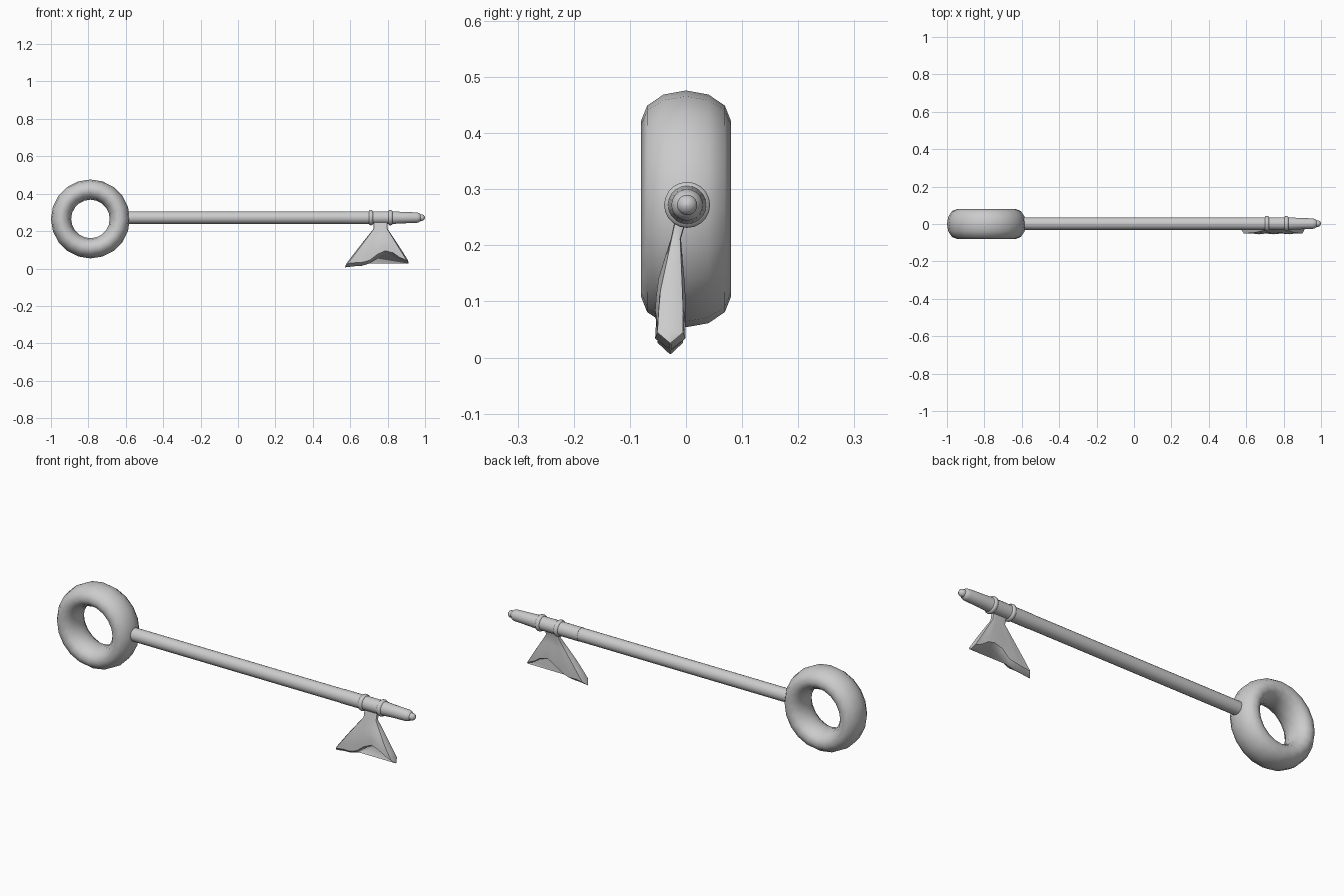
import bpy, bmesh, math

if "Cube" in bpy.data.objects:
    bpy.data.objects.remove(bpy.data.objects["Cube"])


def make(name, verts, faces, angle=40):
    mesh = bpy.data.meshes.new(name)
    mesh.from_pydata(verts, [], faces)
    bm = bmesh.new()
    bm.from_mesh(mesh)
    bmesh.ops.recalc_face_normals(bm, faces=bm.faces)
    bm.to_mesh(mesh)
    bm.free()
    ob = bpy.data.objects.new(name, mesh)
    bpy.context.collection.objects.link(ob)
    bpy.ops.object.select_all(action='DESELECT')
    bpy.context.view_layer.objects.active = ob
    ob.select_set(True)
    bpy.ops.object.shade_smooth_by_angle(angle=math.radians(angle))
    return ob


def loft(name, loops, closed=False, angle=40):
    """Skin a list of equal-length vertex loops."""
    n, m = len(loops[0]), len(loops)
    faces = []
    for i in range(m if closed else m - 1):
        a, b = i * n, (i + 1) % m * n
        faces += [(a + j, a + (j + 1) % n, b + (j + 1) % n, b + j) for j in range(n)]
    if not closed:
        faces += [tuple(range(n)), tuple(range((m - 1) * n, m * n))]
    return make(name, [v for l in loops for v in l], faces, angle)


def turned(name, profile, y, z, sides=20):
    """Lathe an (x, radius) profile around the long axis."""
    return loft(name, [[(x, y + r * math.cos(k * math.tau / sides),
                         z + r * math.sin(k * math.tau / sides)) for k in range(sides)]
                       for x, r in profile])


AXIS_Y, AXIS_Z = 0.002, 0.272

# ring handle with an oval section
loops = []
for i in range(20):
    a = i * math.tau / 20
    loop = []
    for k in range(12):
        b = k * math.tau / 12
        r = 0.157 + 0.054 * math.cos(b)
        loop.append((-0.789 + r * math.cos(a), 0.08 * math.sin(b), 0.265 + r * math.sin(a)))
    loops.append(loop)
loft("ring_handle", loops, closed=True, angle=75)

# long shaft
turned("shaft", [(-0.588, 0.033), (0.6, 0.033)], AXIS_Y, AXIS_Z)

# end section with two collars and a rounded tip
turned("end_sleeve", [
    (0.59, 0.034), (0.70, 0.034), (0.703, 0.039), (0.708, 0.041), (0.714, 0.041),
    (0.719, 0.039), (0.722, 0.034), (0.804, 0.034), (0.807, 0.039), (0.812, 0.041),
    (0.818, 0.041), (0.823, 0.039), (0.826, 0.034), (0.87, 0.031), (0.955, 0.028),
    (0.968, 0.025), (0.976, 0.018), (0.985, 0.018), (0.993, 0.014), (0.998, 0.007),
    (1.0, 0.001)], AXIS_Y, AXIS_Z)

# fish-tail bit: columns run from the neck down to a notched lower edge
bottom = [(0.572, 0.006), (0.62, 0.012), (0.66, 0.014), (0.70, 0.026), (0.745, 0.062),
          (0.79, 0.082), (0.835, 0.07), (0.87, 0.044), (0.912, 0.026)]
N = len(bottom)
# (fraction down the tail, centre y, half thickness)
rows = [(0, -0.018, 0.009), (0.25, -0.022, 0.016), (0.5, -0.026, 0.023),
        (0.72, -0.027, 0.026), (0.9, -0.028, 0.027), (1.0, -0.028, 0.001)]


def section(points, yc, half, ripple):
    """Flat loop of front points, side ridge, back points, side ridge."""
    front, back = [], []
    for i, (x, z) in enumerate(points):
        h = half * (1 - ripple * (i % 2)) * (0.85 if i in (0, N - 1) else 1)
        front.append((x, yc - h, z))
        back.append((x, yc + h, z))
    (x0, z0), (x1, z1) = points[0], points[-1]
    ridge = half * 0.3
    return front + [(x1 + ridge, yc, z1)] + back[::-1] + [(x0 - ridge, yc, z0)]


neck = [(0.727 + 0.07 * i / (N - 1), 0.212) for i in range(N)]
loops = [section([(x, z + dz) for x, z in neck], yc, 0.010, 0)
         for dz, yc in ((0.05, -0.005), (0.024, -0.012))]
for t, yc, half in rows:
    pts = []
    for i, ((xn, zn), (xb, zb)) in enumerate(zip(neck, bottom)):
        pts.append((xn + (xb - xn) * t, zn + (zb - zn) * t))
    loops.append(section(pts, yc, half, 0.18 * t))
loft("fishtail_bit", loops, angle=45)
